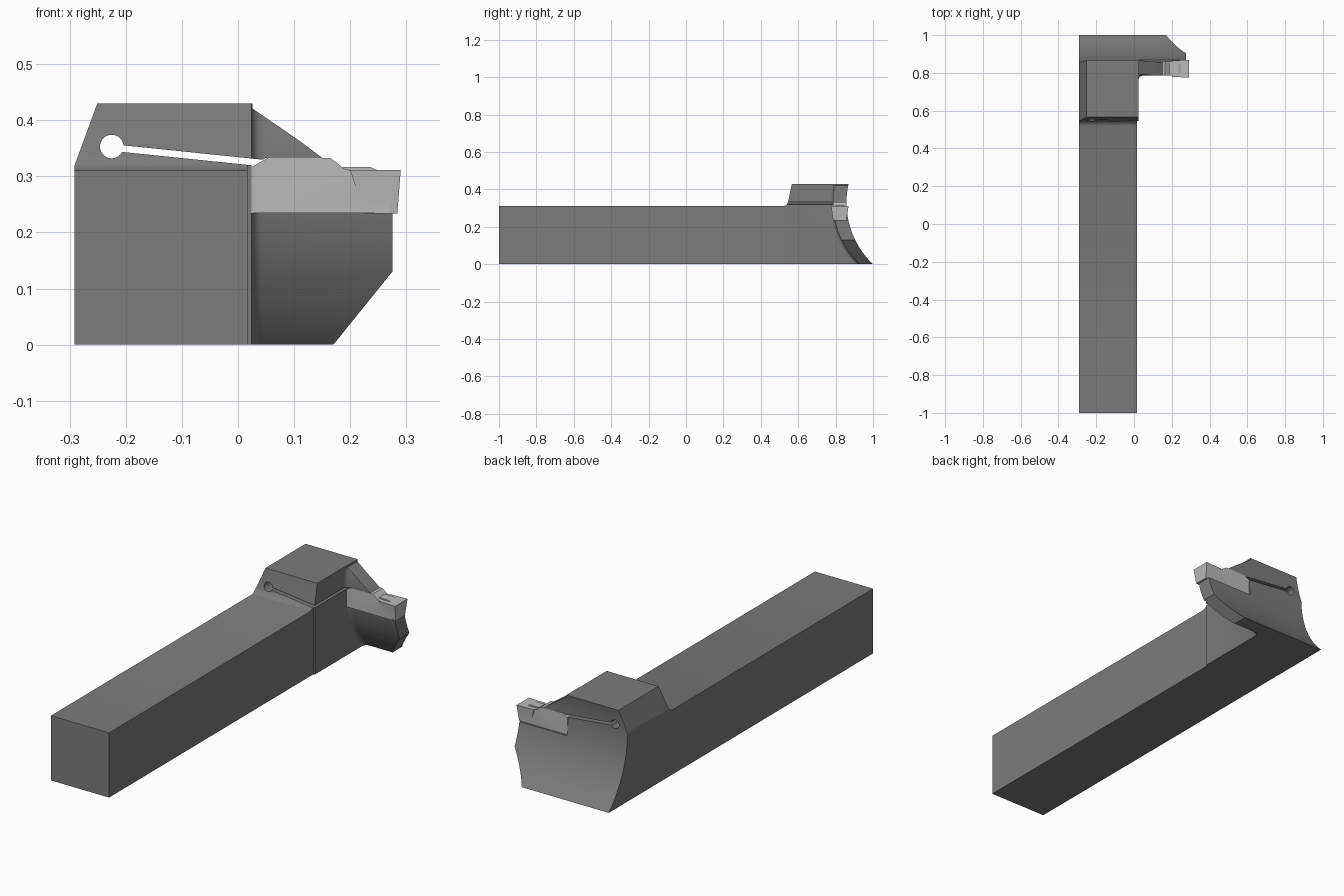
import bpy, bmesh, math

if "Cube" in bpy.data.objects:
    bpy.data.objects.remove(bpy.data.objects["Cube"])

def material(name, v):
    m = bpy.data.materials.new(name)
    m.diffuse_color = (v, v, v, 1)
    m.use_nodes = True
    m.node_tree.nodes["Principled BSDF"].inputs["Base Color"].default_value = m.diffuse_color
    return m

DARK, LIGHT = material("dark_steel", 0.2), material("light_carbide", 0.5)

def finish(bm, name, mat=None):
    bmesh.ops.recalc_face_normals(bm, faces=bm.faces)
    me = bpy.data.meshes.new(name)
    bm.to_mesh(me)
    bm.free()
    ob = bpy.data.objects.new(name, me)
    bpy.context.collection.objects.link(ob)
    if mat:
        me.materials.append(mat)
    return ob

def prism(name, pts, axis, a, b, mat=None, fillet=None):
    """Extrude a (y,z) profile along x, or an (x,z) profile along y."""
    bm = bmesh.new()
    place = (lambda p, t: (t, p[0], p[1])) if axis == 'x' else (lambda p, t: (p[0], t, p[1]))
    lo = [bm.verts.new(place(p, a)) for p in pts]
    hi = [bm.verts.new(place(p, b)) for p in pts]
    bm.faces.new(lo)
    bm.faces.new(hi)
    n = len(pts)
    for i in range(n):
        j = (i + 1) % n
        bm.faces.new((lo[i], lo[j], hi[j], hi[i]))
    if fillet:
        # round the low end along the curved part of the profile
        bmesh.ops.recalc_face_normals(bm, faces=bm.faces)
        edges = [e for e in bm.edges if all(v in lo and v.co.y > 0 for v in e.verts)]
        bmesh.ops.bevel(bm, geom=edges, offset=fillet, segments=4, profile=0.5, affect='EDGES')
    return finish(bm, name, mat)

def cut(target, cutter, op='DIFFERENCE'):
    m = target.modifiers.new("cut", 'BOOLEAN')
    m.operation, m.solver, m.object = op, 'EXACT', cutter
    bpy.context.view_layer.objects.active = target
    bpy.ops.object.modifier_apply(modifier=m.name)
    bpy.data.objects.remove(cutter)

R, ZC = 0.4545, 0.33
def arc(y_min, z0, z1, n=18):
    """Curve of the blade: bulges towards the front, vertical at ZC."""
    zs = [z0 + (z1 - z0) * i / n for i in range(n + 1)]
    return [(y_min + R - math.sqrt(R * R - (z - ZC) ** 2), z) for z in zs]

# Shank, head and blade as one solid
side = [(-1, 0), (-1, 0.31), (0.52, 0.31), (0.532, 0.314), (0.54, 0.321), (0.546, 0.333),
        (0.566, 0.43)] + arc(0.858, 0.43, 0)
holder = prism("tool_holder", side, 'x', -0.291, 0.275, DARK)

# Clear the space in front of the curved blade
front = [(-1.1, -0.05), (-1.1, 0.5)] + arc(0.785, 0.5, -0.05)
cut(holder, prism("c", front, 'x', 0.024, 0.4, fillet=0.02))
# Shank is slightly narrower than the head
cut(holder, prism("c", [(-1.2, -0.1), (-1.2, 0.325), (0.547, 0.325), (0.547, -0.1)], 'x', 0.017, 0.2))
# Sloped left side of the clamp
cut(holder, prism("c", [(-0.2955, 0.308), (-0.2433, 0.45), (-0.4, 0.45), (-0.4, 0.308)], 'y', -1.2, 1.2))
# Chamfered lower corner of the blade
cut(holder, prism("c", [(0.1296, -0.05), (0.3154, 0.18), (0.4, 0.18), (0.4, -0.05)], 'y', 0.6, 1.2))
# Insert pocket under the clamp finger
pocket = [(0.0255, 0.5), (0.0255, 0.421), (0.11, 0.363), (0.15, 0.333), (0.05, 0.333),
          (0.024, 0.319), (0.024, 0.235), (0.4, 0.235), (0.4, 0.5)]
cut(holder, prism("c", pocket, 'y', 0.7, 1.2))
# Clamping slit and its round end
cut(holder, prism("c", [(-0.222, 0.357), (0.06, 0.328), (0.06, 0.316), (-0.222, 0.345)], 'y', 0.3, 1.2))
hole = [(-0.225 + 0.021 * math.cos(t * math.pi / 16), 0.353 + 0.021 * math.sin(t * math.pi / 16))
        for t in range(32)]
cut(holder, prism("c", hole, 'y', 0.3, 1.2))

# Insert body
body = [(0.0255, 0.2345), (0.27, 0.2345), (0.27, 0.308), (0.215, 0.308), (0.19, 0.313),
        (0.165, 0.3325), (0.052, 0.3325), (0.0255, 0.317)]
insert = prism("cutting_insert", body, 'y', 0.785, 0.859, LIGHT)

# Flared cutting tip
bm = bmesh.new()
rings = [[bm.verts.new((x, y, z)) for x, y in ((x0, y0), (x1, y0 - f), (x1, y1 + f), (x0, y1))]
         for x0, x1, y0, y1, f, z in ((0.225, 0.284, 0.788, 0.856, 0.001, 0.234),
                                      (0.2, 0.290, 0.779, 0.865, 0.004, 0.311))]
bm.faces.new(rings[0])
bm.faces.new(rings[1])
for i in range(4):
    j = (i + 1) % 4
    bm.faces.new((rings[0][i], rings[0][j], rings[1][j], rings[1][i]))
cut(insert, finish(bm, "c"), 'UNION')

# Chip breaker ridge
ridge = prism("chip_breaker", [(0.18, 0.30), (0.188, 0.317), (0.235, 0.317), (0.25, 0.31), (0.25, 0.30)],
              'y', 0.8, 0.844, LIGHT)

# Smooth the curved faces, keep edges crisp
for ob in (holder, insert, ridge):
    bpy.ops.object.select_all(action='DESELECT')
    ob.select_set(True)
    bpy.context.view_layer.objects.active = ob
    bpy.ops.object.shade_smooth_by_angle(angle=math.radians(25))
